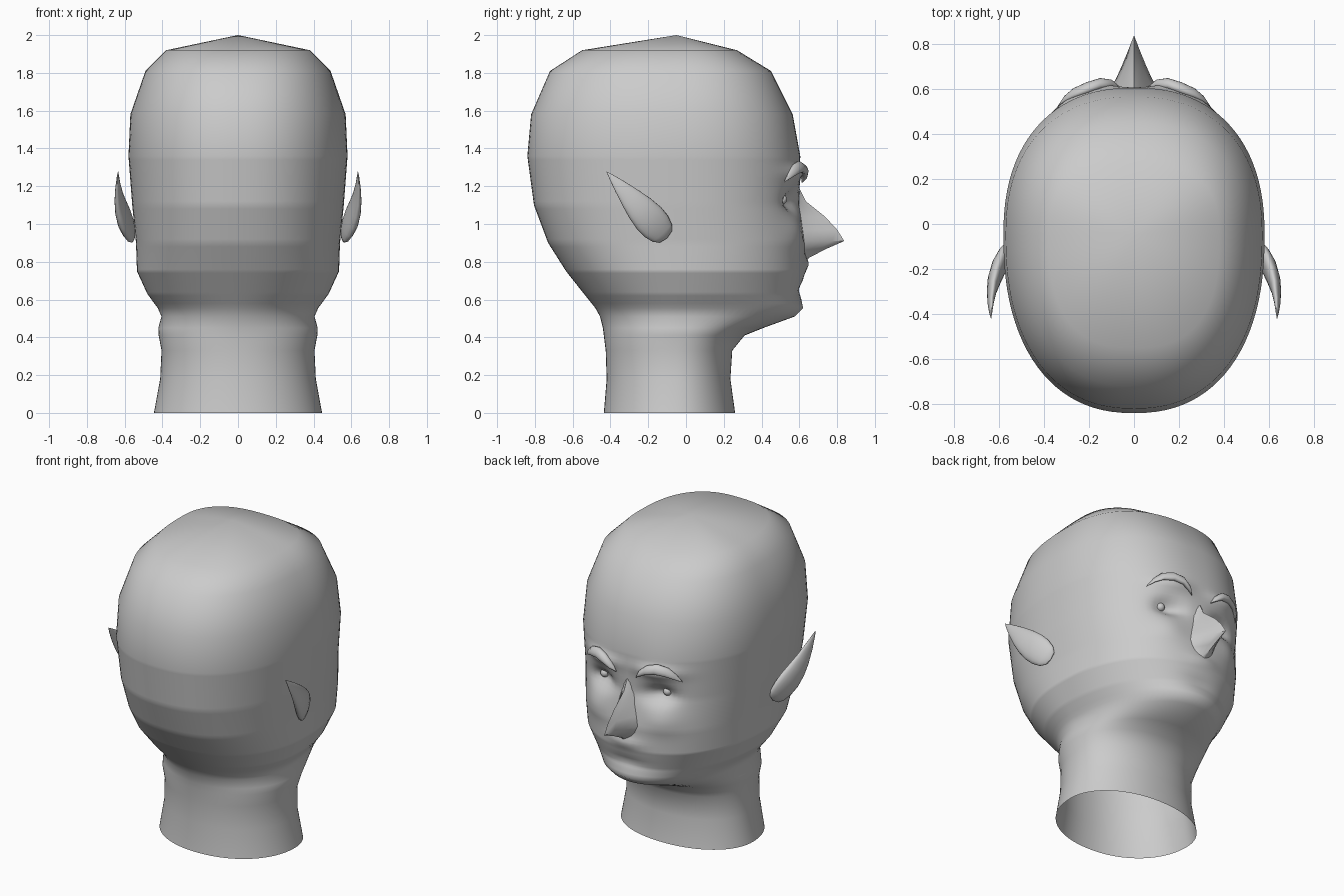
import bpy, bmesh
from math import sin, cos, pi, exp, copysign
from mathutils import Vector
from mathutils.bvhtree import BVHTree

cube = bpy.data.objects.get("Cube")
if cube:
    bpy.data.objects.remove(cube)

clay = bpy.data.materials.new("clay grey")
clay.use_nodes = True
GREY = (0.6, 0.6, 0.6, 1)
clay.diffuse_color = GREY
clay.node_tree.nodes["Principled BSDF"].inputs["Base Color"].default_value = GREY


def finish(bm, name, angle=3.1):
    bmesh.ops.remove_doubles(bm, verts=bm.verts, dist=0.0004)
    bmesh.ops.recalc_face_normals(bm, faces=bm.faces)
    mesh = bpy.data.meshes.new(name)
    bm.to_mesh(mesh)
    bm.free()
    obj = bpy.data.objects.new(name, mesh)
    bpy.context.collection.objects.link(obj)
    mesh.materials.append(clay)
    bpy.ops.object.select_all(action="DESELECT")
    obj.select_set(True)
    bpy.context.view_layer.objects.active = obj
    bpy.ops.object.shade_smooth_by_angle(angle=angle)
    return obj


def loft(bm, rings, closed=True):
    rows = [[bm.verts.new(p) for p in ring] for ring in rings]
    for a, b in zip(rows, rows[1:]):
        n = len(a)
        for i in range(n if closed else n - 1):
            j = (i + 1) % n
            bm.faces.new((a[i], a[j], b[j], b[i]))
    return rows


def lerp_table(table, t):
    for a, b in zip(table, table[1:]):
        if t <= b[0]:
            f = (t - a[0]) / (b[0] - a[0])
            return [p + (q - p) * f for p, q in zip(a, b)]
    return table[-1]


# Head sections: height, half width, back, front, squareness
SECTIONS = [
    (0, .445, -.435, .26, 2.1), (.18, .412, -.42, .235, 2.1), (.33, .405, -.425, .245, 2.1),
    (.41, .42, -.435, .31, 2.1), (.45, .422, -.44, .41, 2), (.51, .405, -.455, .575, 2),
    (.555, .425, -.48, .62, 2), (.63, .48, -.54, .605, 2.1), (.75, .535, -.635, .63, 2.2),
    (.9, .54, -.73, .63, 2.3), (1.1, .56, -.805, .6, 2.3), (1.36, .58, -.84, .605, 2.3),
    (1.58, .57, -.82, .565, 2.3), (1.81, .49, -.72, .45, 2.4), (1.92, .38, -.55, .27, 2.6)]
# Soft face forms: x, height, spread x, spread z, push
FORMS = [(.2, 1.12, .085, .055, -.065), (.2, 1.27, .12, .04, .035),
         (.24, .96, .1, .08, .02), (0, .79, .1, .035, .02), (0, .66, .12, .03, -.012)]
MID = -.05
SEGMENTS = 96


def head_ring(z):
    _, w, back, front, n = lerp_table(SECTIONS, z)
    ring = []
    for i in range(SEGMENTS):
        a = 2 * pi * i / SEGMENTS
        c, s = cos(a), sin(a)
        x = w * copysign(abs(c) ** (2 / n), c)
        y = MID + (front - MID if s > 0 else MID - back) * copysign(abs(s) ** (2 / n), s)
        if y > .1:
            y += sum(d * exp(-((abs(x) - fx) / sx) ** 2 - ((z - fz) / sz) ** 2)
                     for fx, fz, sx, sz, d in FORMS)
        ring.append((x, y, z))
    return ring


# Head and neck, with denser rows across the face
heights = {s[0] for s in SECTIONS} | {.58 + .02 * i for i in range(40)}
bm = bmesh.new()
rows = loft(bm, [head_ring(z) for z in sorted(heights)])
apex = bm.verts.new((0, MID, 2))
for i, v in enumerate(rows[-1]):
    bm.faces.new((v, rows[-1][(i + 1) % SEGMENTS], apex))
surface = BVHTree.FromBMesh(bm)
finish(bm, "head")


def face_y(x, z):
    return surface.ray_cast(Vector((x, 2, z)), Vector((0, -1, 0)))[0].y


# Nose: height, ridge depth, half width
NOSE = [(1.19, .6, .04), (1.12, .635, .05), (1.04, .735, .065), (.97, .8, .085),
        (.91, .838, .1), (.865, .735, .085), (.82, .65, .05), (.79, .63, .03)]
bm = bmesh.new()
rings = []
for z, ridge, w in NOSE:
    ring = []
    for k in range(-4, 5):
        t = abs(k) / 4
        root = face_y(w, z) - .015
        ring.append((w * k / 4, root + (ridge - root) * (1 - t) ** 1.15, z))
    rings.append(ring)
loft(bm, rings, closed=False)
finish(bm, "nose", .9)

# Ear outline: fraction along, half breadth, half thickness
EAR = [(0, .001, .001), (.02, .045, .012), (.08, .07, .022), (.18, .084, .03), (.3, .087, .034),
       (.45, .077, .03), (.6, .06, .022), (.78, .036, .013), (.92, .015, .006), (1, .001, .001)]
BASE, TIP = Vector((.553, -.1, .925)), Vector((.635, -.42, 1.277))
# Brow path: x, height, half breadth
BROW = [(.07, 1.22, .002), (.1, 1.255, .02), (.15, 1.29, .028), (.21, 1.303, .03),
        (.27, 1.29, .026), (.31, 1.262, .016), (.34, 1.225, .002)]

for side, label in ((1, "left"), (-1, "right")):
    # Ear
    axis = (TIP - BASE).normalized()
    across = Vector((-.15, .76, .648))
    across = (across - axis * across.dot(axis)).normalized()
    out = across.cross(axis)
    out = out if out.x > 0 else -out
    bm = bmesh.new()
    rings = []
    for t, w, d in EAR:
        centre = BASE.lerp(TIP, t) + Vector((.03 * sin(pi * t), 0, 0))
        ring = []
        for i in range(20):
            a = 2 * pi * i / 20
            p = centre + across * w * cos(a) + out * d * sin(a)
            ring.append((side * p.x, p.y, p.z))
        rings.append(ring)
    loft(bm, rings)
    finish(bm, label + "_ear")

    # Eyebrow
    bm = bmesh.new()
    rings = []
    for x, z, w in BROW:
        y = face_y(x, z) + .012
        rings.append([(side * x, y + .8 * w * cos(2 * pi * i / 12) - .3 * w * sin(2 * pi * i / 12),
                       z + w * sin(2 * pi * i / 12)) for i in range(12)])
    loft(bm, rings)
    finish(bm, label + "_eyebrow")

    # Eye
    bm = bmesh.new()
    bmesh.ops.create_uvsphere(bm, u_segments=20, v_segments=12, radius=.026)
    bmesh.ops.translate(bm, verts=bm.verts, vec=(side * .225, face_y(.225, 1.13) - .002, 1.13))
    finish(bm, label + "_eye")
